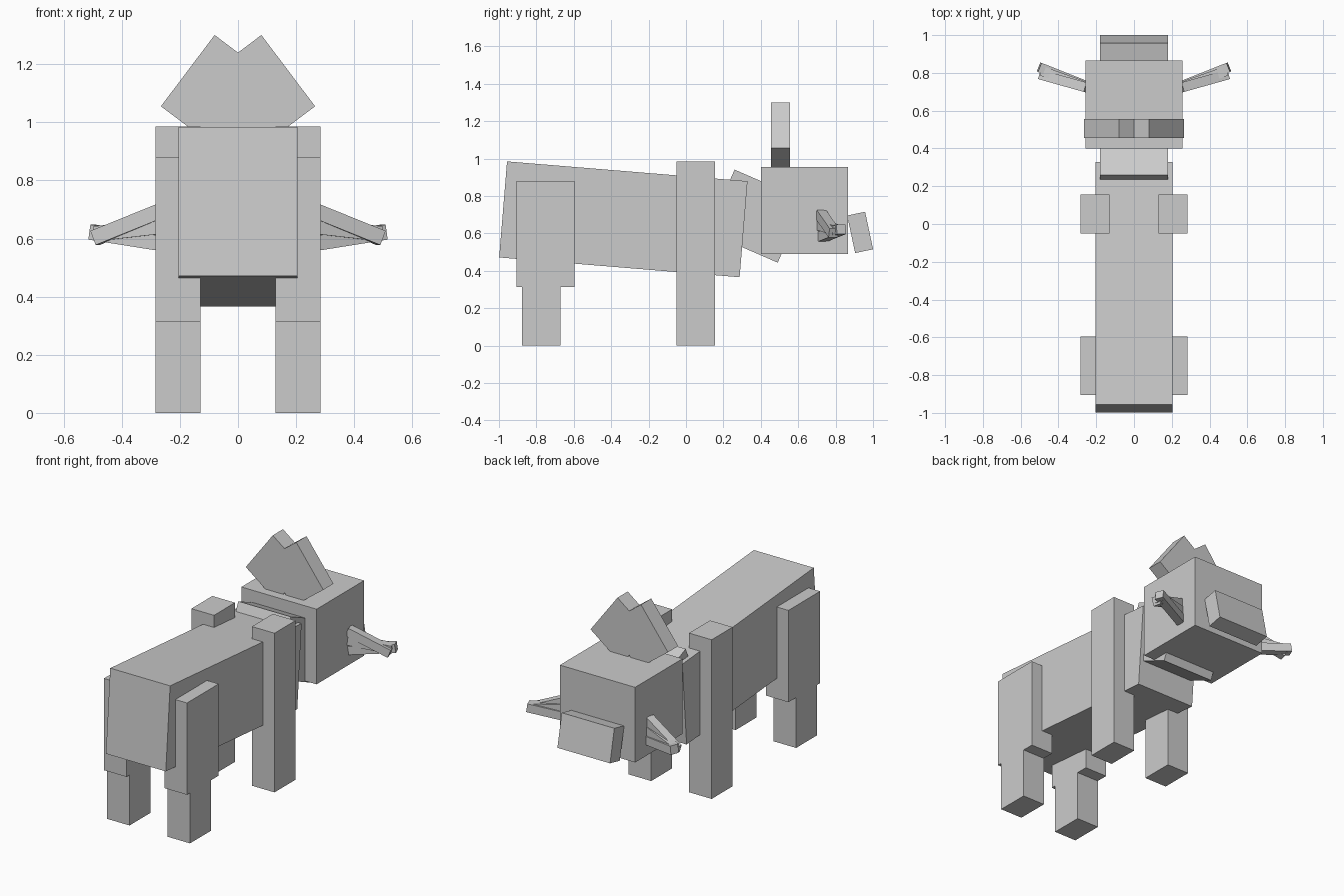
import bpy
from math import radians
from mathutils import Vector, Matrix

if "Cube" in bpy.data.objects:
    bpy.data.objects.remove(bpy.data.objects["Cube"])


def box(name, center, size, rot=None):
    """Box of full dimensions `size`, turned by rotation matrix `rot`."""
    bpy.ops.mesh.primitive_cube_add(size=1)
    ob = bpy.context.object
    ob.name = name
    rot = rot or Matrix.Identity(4)
    ob.data.transform(Matrix.Translation(center) @ rot @ Matrix.Diagonal((*size, 1)))
    return ob


def tilt(deg, axis='X'):
    return Matrix.Rotation(radians(deg), 4, axis)


def bar(name, start, end, thick):
    """Square bar running between two points."""
    a, b = Vector(start), Vector(end)
    d = b - a
    x = d.normalized()
    y = Vector((0, 0, 1)).cross(x).normalized()
    rot = Matrix((x, y, x.cross(y))).transposed().to_4x4()
    return box(name, (a + b) / 2, (d.length, thick, thick), rot)


# trunk, neck, head
box("body", (0, -0.335, 0.675), (0.41, 1.29, 0.515), tilt(-4.7))
box("neck", (0, 0.375, 0.692), (0.36, 0.41, 0.364), tilt(-23.5))
box("head", (0, 0.633, 0.722), (0.515, 0.465, 0.465))
box("snout", (0, 0.931, 0.605), (0.36, 0.098, 0.205), tilt(12))

for s, side in ((-1, "left"), (1, "right")):
    # legs
    box(f"front_leg_{side}", (s * 0.207, 0.053, 0.4925), (0.155, 0.205, 0.985))
    box(f"hind_thigh_{side}", (s * 0.207, -0.75, 0.596), (0.155, 0.31, 0.568))
    box(f"hind_shin_{side}", (s * 0.207, -0.773, 0.157), (0.155, 0.205, 0.314))

    # crossed ears on top of the head
    box(f"ear_{side}", (s * 0.067, 0.505, 1.098), (0.307, 0.1, 0.265), tilt(s * 53, 'Y'))

    # cheek tufts: three bars converging at the tip
    for i, (a, b) in enumerate((
            ((0.25, 0.722, 0.700), (0.492, 0.79, 0.602)),
            ((0.25, 0.725, 0.643), (0.488, 0.81, 0.616)),
            ((0.25, 0.730, 0.582), (0.502, 0.83, 0.622)))):
        bar(f"cheek_tuft_{side}_{i}", (s * a[0], *a[1:]), (s * b[0], *b[1:]), 0.052)
